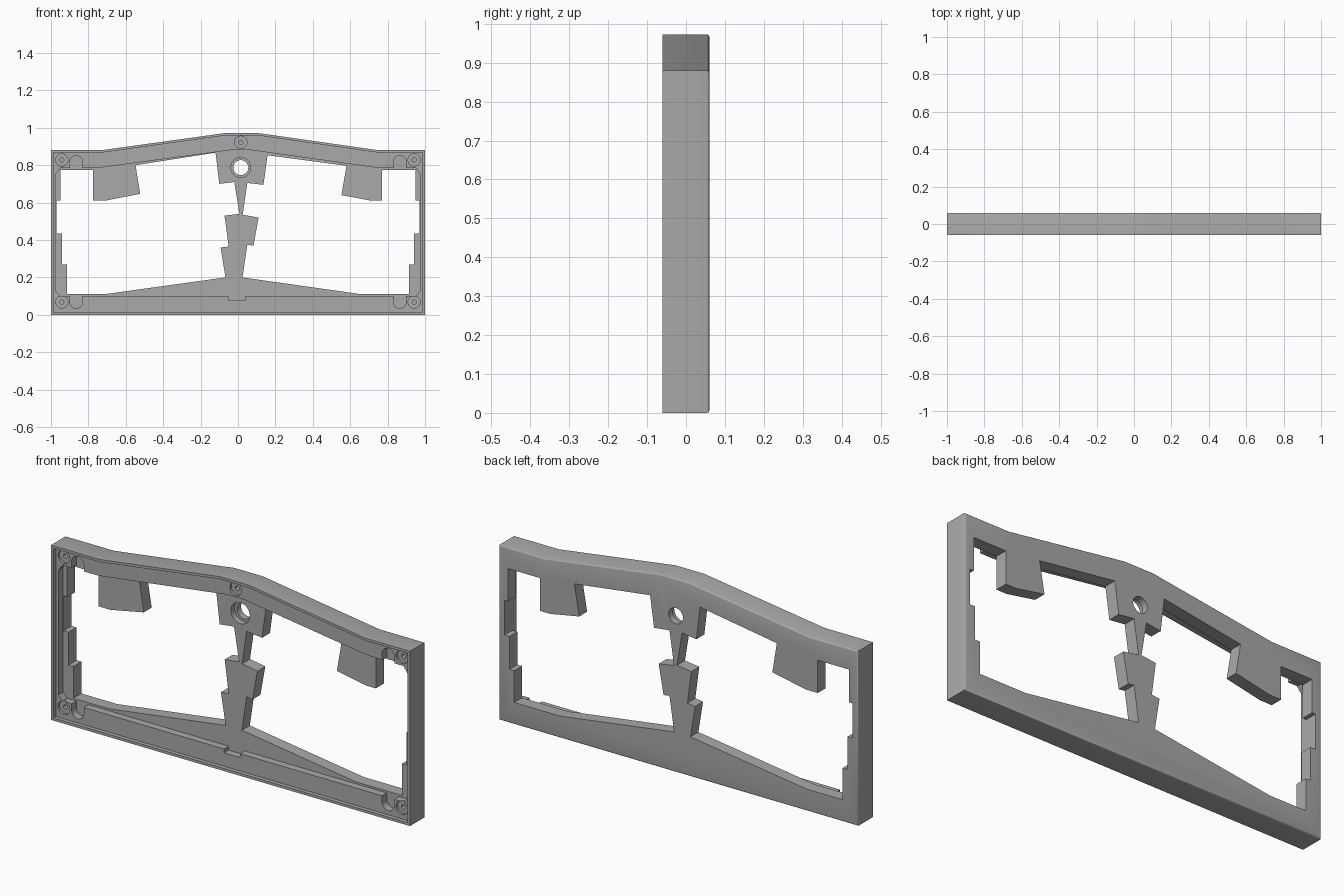
import bpy, bmesh, math
from mathutils import Vector

if "Cube" in bpy.data.objects:
    bpy.data.objects.remove(bpy.data.objects["Cube"], do_unlink=True)

FRONT, LEDGE, FLOOR, BACK = -0.06, -0.04, -0.003, 0.06
MID = 0.015  # centre line of the stem and top screw

grey = bpy.data.materials.new("case_grey")
grey.use_nodes = True
colour = (0.4, 0.4, 0.4, 1)
grey.diffuse_color = colour
grey.node_tree.nodes["Principled BSDF"].inputs["Base Color"].default_value = colour


def prism(name, points, y0, y1, round_back=0):
    """Extrude an (x, z) outline from y0 to y1, optionally rounding the back rim."""
    bm = bmesh.new()
    face = bm.faces.new([bm.verts.new((x, y0, z)) for x, z in points])
    extruded = bmesh.ops.extrude_face_region(bm, geom=[face])
    new_verts = [v for v in extruded["geom"] if isinstance(v, bmesh.types.BMVert)]
    bmesh.ops.translate(bm, verts=new_verts, vec=Vector((0, y1 - y0, 0)))
    bmesh.ops.recalc_face_normals(bm, faces=bm.faces)
    if round_back:
        rim = [e for e in bm.edges if all(abs(v.co.y - y1) < 1e-5 for v in e.verts)]
        bmesh.ops.bevel(bm, geom=rim, offset=round_back, segments=3, profile=0.5, affect="EDGES")
    mesh = bpy.data.meshes.new(name)
    bm.to_mesh(mesh)
    bm.free()
    mesh.materials.append(grey)
    obj = bpy.data.objects.new(name, mesh)
    bpy.context.collection.objects.link(obj)
    return obj


def arc(cx, cz, r, start=0, sweep=360, steps=32):
    count = steps if sweep == 360 else steps + 1
    angles = [math.radians(start + sweep * i / steps) for i in range(count)]
    return [(cx + r * math.cos(a), cz + r * math.sin(a)) for a in angles]


def mirrored(points):
    return [(-x, z) for x, z in points]


def cut(points, y0, y1):
    """Subtract a prism from the case."""
    cutter = prism("cutter", points, y0, y1)
    cutter.hide_render = True
    mod = case.modifiers.new("cut", "BOOLEAN")
    mod.object, mod.operation, mod.solver = cutter, "DIFFERENCE", "EXACT"
    bpy.context.view_layer.objects.active = case
    bpy.ops.object.modifier_apply(modifier=mod.name)
    bpy.data.objects.remove(cutter, do_unlink=True)


# Outer body with a peaked top edge
outline = [(-1, 0), (1, 0), (1, .88), (.75, .88), (.1, .973), (-.06, .973), (-.73, .88), (-1, .88)]
case = prism("keyboard_case", outline, FRONT, BACK, round_back=0.007)

# Shallow seat for a lid, leaving a thin rim
rim = .013
seat = [(x - math.copysign(rim, x) if abs(x) == 1 else x, rim if z == 0 else z - rim) for x, z in outline]
cut(seat, FRONT - .02, LEDGE)

# Deeper cavity inside the screw ledge, with a notch in the lower edge
corner = [(.9, .1), (.95, .1), (.972, .125), (.972, .755), (.95, .785), (.75, .785)]
cavity = [(-.05, .1), (-.05, .08), (.04, .08), (.04, .1)] + corner
cavity += [(.06, .882), (-.03, .882)] + mirrored(corner)[::-1]
cut(cavity, FRONT - .03, FLOOR)

# Key openings on either side of the stem
side = [(.95, .775), (.95, .61), (.97, .61), (.97, .435), (.942, .435),
        (.942, .27), (.915, .27), (.915, .11)]
left_inner = [(.66, .11), (.024, .2), (.05, .375), (.083, .37), (.11, .52), (.025, .535),
              (.05, .705), (.136, .695), (.158, .853), (.58, .797), (.553, .64),
              (.714, .61), (.77, .61), (.77, .775)]
right_inner = [(-.715, .11), (-.067, .2), (-.093, .36), (-.05, .365), (-.072, .53), (.008, .54),
               (-.02, .71), (-.1, .7), (-.12, .867), (-.548, .8), (-.523, .647),
               (-.71, .61), (-.776, .61), (-.776, .775)]
cut(side + left_inner, -.1, .1)
cut(mirrored(side) + right_inner, -.1, .1)

# Rounded pockets beside each corner screw
for sx in (-1, 1):
    cx = sx * .865
    cut(arc(cx, .817, .034, 0, 180, 16) + [(cx - .034, .77), (cx + .034, .77)], FRONT - .04, FLOOR)
    cut(arc(cx, .068, .034, 180, 180, 16) + [(cx + .034, .115), (cx - .034, .115)], FRONT - .04, FLOOR)

# Countersunk screw holes
screws = [(sx * .942, z) for sx in (-1, 1) for z in (.068, .828)] + [(MID, .922)]
for x, z in screws:
    cut(arc(x, z, .033), FRONT - .05, LEDGE + .012)
    cut(arc(x, z, .011, steps=16), FRONT - .06, BACK - .02)

# Stepped cable hole through the top of the stem
cut(arc(MID, .787, .053), FRONT - .05, FLOOR + .03)
cut(arc(MID, .787, .04), -.1, .1)

# Smooth the rounded rim and holes, keep hard corners
bpy.ops.object.select_all(action="DESELECT")
case.select_set(True)
bpy.context.view_layer.objects.active = case
bpy.ops.object.shade_smooth_by_angle(angle=math.radians(32))
